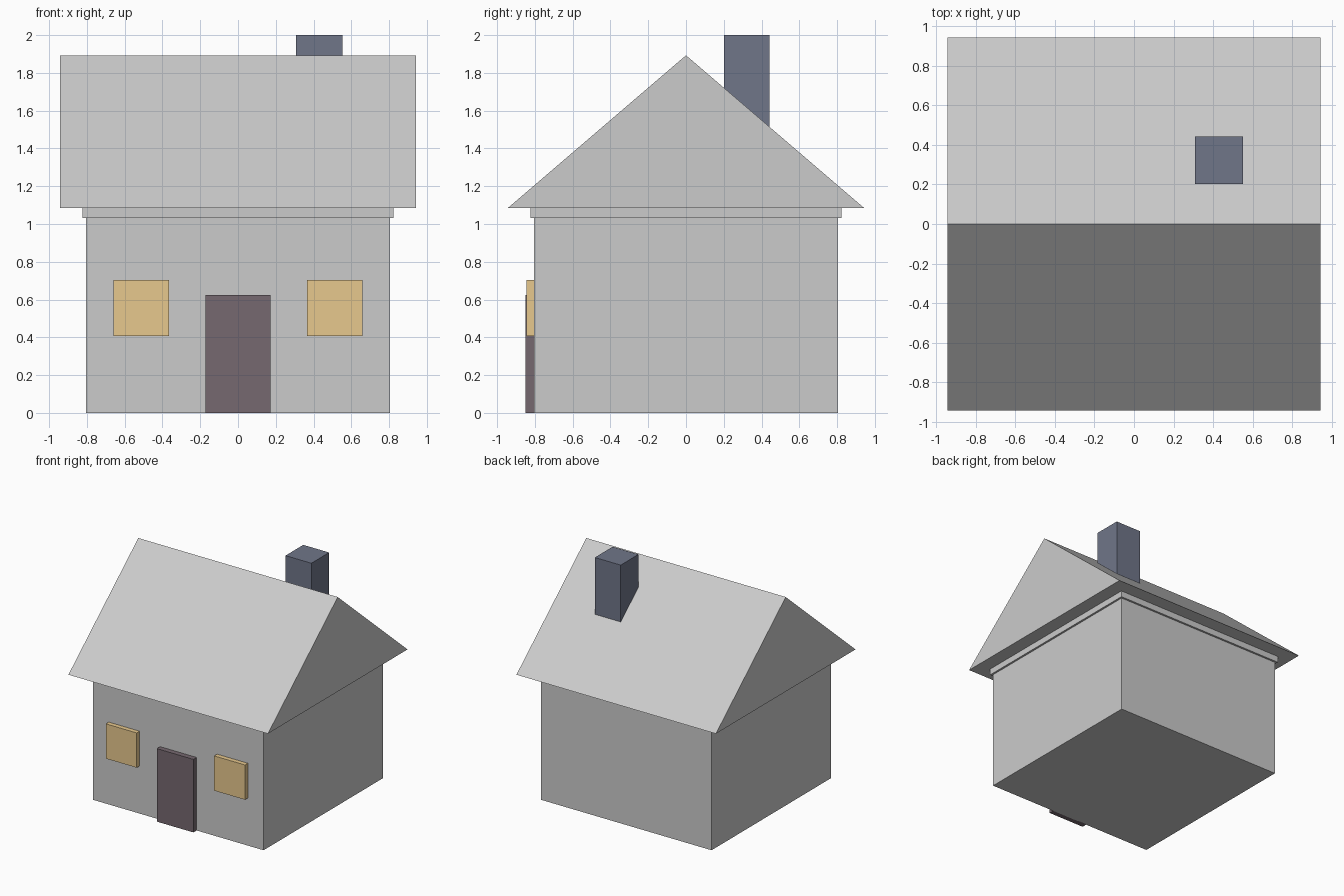
import bpy, bmesh

if "Cube" in bpy.data.objects:
    bpy.data.objects.remove(bpy.data.objects["Cube"])


def material(name, rgb):
    mat = bpy.data.materials.new(name)
    mat.diffuse_color = (*rgb, 1)
    mat.use_nodes = True
    mat.node_tree.nodes["Principled BSDF"].inputs["Base Color"].default_value = mat.diffuse_color
    return mat


def add_object(name, bm, mat=None):
    bmesh.ops.recalc_face_normals(bm, faces=bm.faces)
    mesh = bpy.data.meshes.new(name)
    bm.to_mesh(mesh)
    bm.free()
    obj = bpy.data.objects.new(name, mesh)
    bpy.context.collection.objects.link(obj)
    if mat:
        mesh.materials.append(mat)
    return obj


def box(name, low, high, mat=None):
    """Axis-aligned box between two opposite corners."""
    bm = bmesh.new()
    bmesh.ops.create_cube(bm, size=1)
    for v in bm.verts:
        v.co = [(l + h) / 2 + c * (h - l) for l, h, c in zip(low, high, v.co)]
    return add_object(name, bm, mat)


def prism(name, profile, half_length):
    """Extrude a (y, z) profile along x."""
    bm = bmesh.new()
    face = bm.faces.new([bm.verts.new((-half_length, y, z)) for y, z in profile])
    side = bmesh.ops.extrude_face_region(bm, geom=[face], use_keep_orig=True)
    moved = [g for g in side["geom"] if isinstance(g, bmesh.types.BMVert)]
    bmesh.ops.translate(bm, verts=moved, vec=(2 * half_length, 0, 0))
    return add_object(name, bm)


wood = material("door_wood", (0.18, 0.14, 0.16))
glow = material("window_glow", (0.80, 0.58, 0.27))
slate = material("chimney_slate", (0.16, 0.18, 0.25))

WALL, TRIM, ROOF = 0.806, 0.823, 0.943
WALL_TOP, EAVES, RIDGE = 1.032, 1.085, 1.893

# Walls, eaves trim and gabled roof
box("walls", (-WALL, -WALL, 0), (WALL, WALL, WALL_TOP))
box("eaves_trim", (-TRIM, -TRIM, WALL_TOP), (TRIM, TRIM, EAVES))
prism("roof", [(-ROOF, EAVES), (ROOF, EAVES), (0, RIDGE)], ROOF)

# Chimney on the back slope, sunk into the roof
box("chimney", (0.308, 0.202, 1.45), (0.552, 0.442, 2.0), slate)

# Door and the two front windows
box("door", (-0.173, -0.85, 0), (0.173, -WALL + 0.01, 0.624), wood)
for side, x in (("left", -0.512), ("right", 0.512)):
    box(f"{side}_window", (x - 0.146, -0.845, 0.407),
        (x + 0.146, -WALL + 0.01, 0.704), glow)
